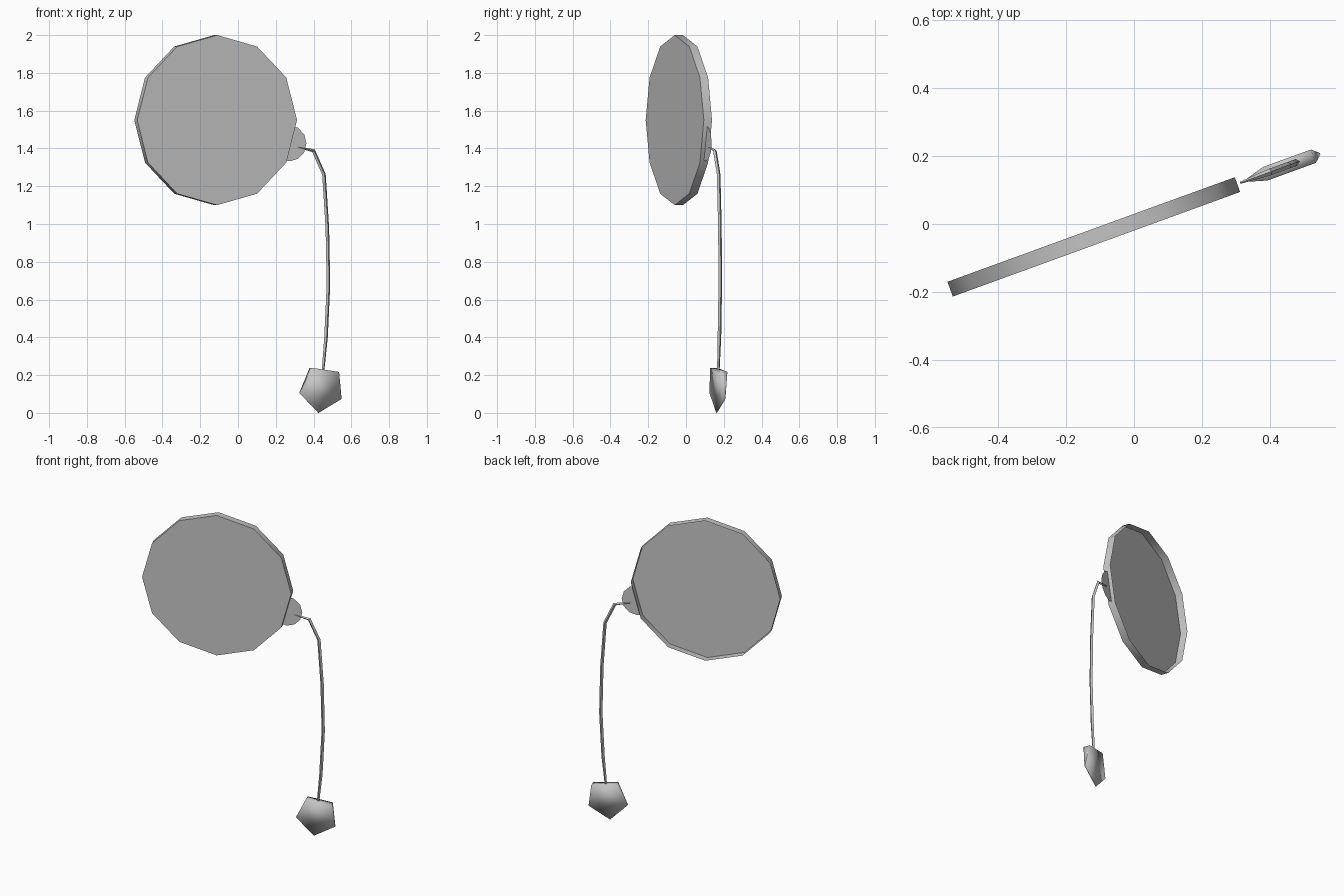
import bpy, bmesh, math
from mathutils import Matrix, Vector

cube = bpy.data.objects.get("Cube")
if cube:
    bpy.data.objects.remove(cube, do_unlink=True)

# Single grey colour
GREY = (0.56, 0.56, 0.56, 1)
mat = bpy.data.materials.new("plain grey")
mat.use_nodes = True
mat.diffuse_color = GREY
mat.node_tree.nodes["Principled BSDF"].inputs["Base Color"].default_value = GREY

# Everything lies in one upright plane turned about z through the disc's centre
CENTRE = Vector((-0.119, -0.036, 0))
TURN = math.radians(20)
PLANE = Matrix.Translation(CENTRE) @ Matrix.Rotation(TURN, 4, 'Z')
UPRIGHT = Matrix.Rotation(math.pi / 2, 4, 'X')
DEPTH_AXIS = Vector((0, 1, 0))
DISC_Z, DISC_RADIUS = 1.55, 0.45


def at(x, z, depth=0.0):
    """Local point in the plane that appears at the given x and height."""
    return Vector(((x - CENTRE.x) / math.cos(TURN), depth, z))


def add(name, bm, smooth_angle=None):
    mesh = bpy.data.meshes.new(name)
    bm.to_mesh(mesh)
    bm.free()
    mesh.materials.append(mat)
    obj = bpy.data.objects.new(name, mesh)
    obj.matrix_world = PLANE
    bpy.context.collection.objects.link(obj)
    if smooth_angle:
        bpy.ops.object.select_all(action='DESELECT')
        obj.select_set(True)
        bpy.context.view_layer.objects.active = obj
        bpy.ops.object.shade_smooth_by_angle(angle=math.radians(smooth_angle))


# Large twelve-sided pan: closed at the front, open at the back
bm = bmesh.new()
bmesh.ops.create_cone(bm, cap_ends=True, segments=12, radius1=DISC_RADIUS, radius2=DISC_RADIUS,
                      depth=0.046, matrix=Matrix.Translation((0, -0.002, DISC_Z)) @ UPRIGHT)
back = [f for f in bm.faces if len(f.verts) == 12 and f.calc_center_median().y > 0]
bmesh.ops.delete(bm, geom=back, context='FACES_ONLY')
add("disc", bm, 40)

# Flat round tab, cut off where it meets the rim
bm = bmesh.new()
bmesh.ops.create_circle(bm, cap_ends=True, segments=12, radius=0.095,
                        matrix=Matrix.Translation(at(0.272, 1.427, -0.003)) @ UPRIGHT)
out = Vector((math.cos(math.radians(15)), 0, -math.sin(math.radians(15))))
rim_point = Vector((0, 0, DISC_Z)) + out * DISC_RADIUS * math.cos(math.radians(15))
bmesh.ops.bisect_plane(bm, geom=bm.verts[:] + bm.edges[:] + bm.faces[:],
                       plane_co=rim_point, plane_no=out, clear_inner=True)
add("rim_tab", bm)

# Hanging cord: a square section swept along a bent path, pointed at its start
path = [(0.313, 1.408, 0.003), (0.400, 1.388, 0.010), (0.455, 1.262, 0.010),
        (0.473, 0.98, 0.010), (0.479, 0.68, 0.010), (0.466, 0.40, 0.010), (0.450, 0.22, 0.007)]
points = [at(x, z) for x, z, r in path]
bm = bmesh.new()
rings = []
for i, p in enumerate(points):
    along = (points[min(i + 1, len(points) - 1)] - points[max(i - 1, 0)]).normalized()
    across = along.cross(DEPTH_AXIS)
    rings.append([bm.verts.new(p + path[i][2] * (across * math.cos(a) + DEPTH_AXIS * math.sin(a)))
                  for a in (k * math.pi / 2 for k in range(4))])
for lower, upper in zip(rings, rings[1:]):
    for k in range(4):
        n = (k + 1) % 4
        bm.faces.new((lower[k], lower[n], upper[n], upper[k]))
bm.faces.new(rings[0])
bm.faces.new(rings[-1])
bmesh.ops.recalc_face_normals(bm, faces=bm.faces)
add("cord", bm, 35)

# Five-sided weight: thick along the top, pinched thin at the other corners
corners = [(0.386, 0.238, 0.021), (0.325, 0.106, 0.002), (0.426, 0.0, 0.002),
           (0.548, 0.074, 0.002), (0.528, 0.217, 0.021)]
bm = bmesh.new()
front, rear = ([bm.verts.new(at(x, z, s * d)) for x, z, d in corners] for s in (-1, 1))
for side in (front, rear):
    a, left, tip, right, b = side
    bm.faces.new((a, left, right, b))
    bm.faces.new((left, tip, right))
for k in range(5):
    n = (k + 1) % 5
    bm.faces.new((front[k], front[n], rear[n], rear[k]))
bmesh.ops.recalc_face_normals(bm, faces=bm.faces)
add("weight", bm, 179)
